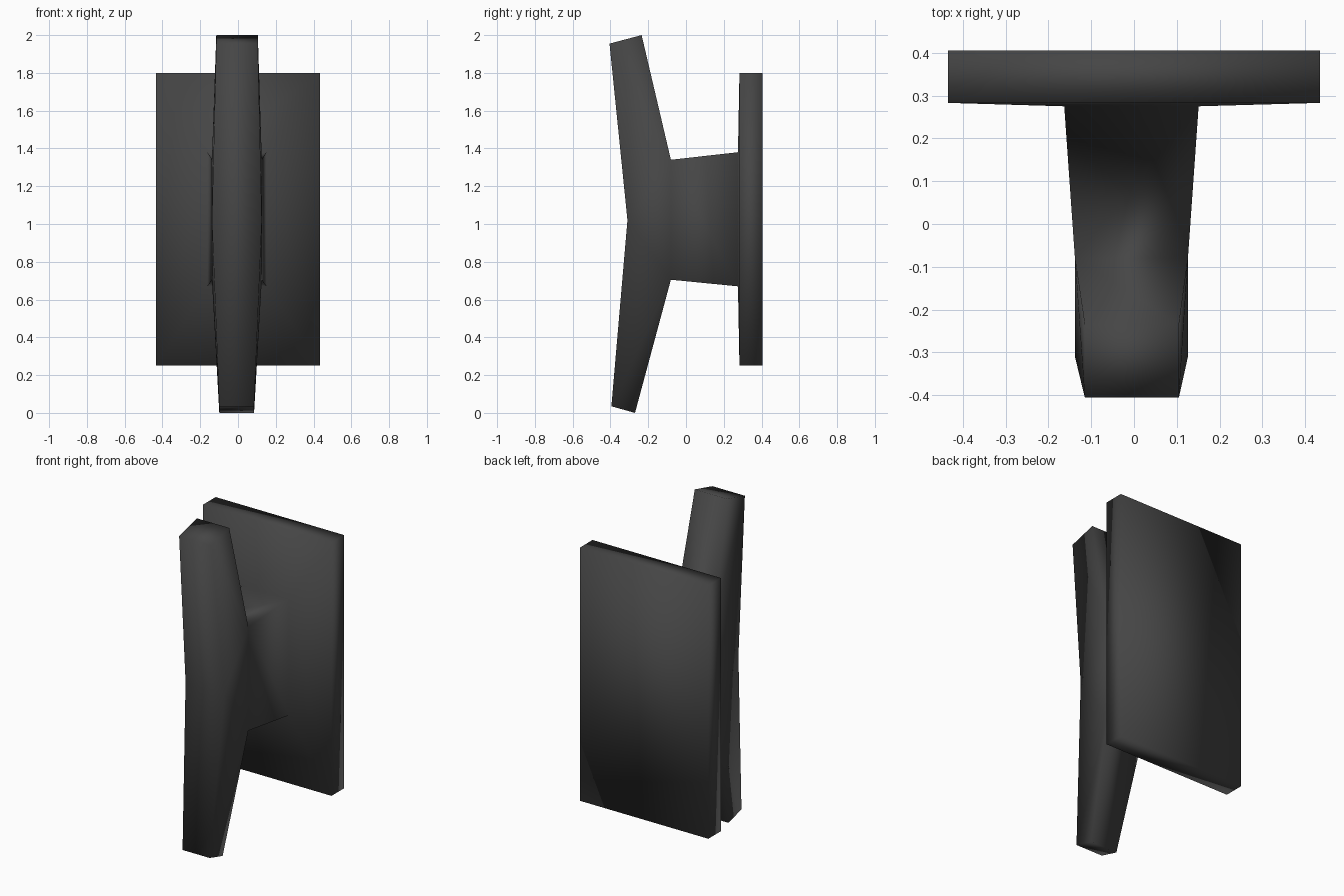
import bpy
import bmesh

cube = bpy.data.objects.get("Cube")
if cube:
    bpy.data.objects.remove(cube, do_unlink=True)

# Dark metal
metal = bpy.data.materials.new("dark_metal")
metal.use_nodes = True
color = (0.06, 0.06, 0.06, 1)
metal.diffuse_color = color
metal.node_tree.nodes["Principled BSDF"].inputs["Base Color"].default_value = color

# Side outline of grip, neck and plate: y, z, half width, sideways offset
outline = {
    "top_front": (-0.405, 1.955, 0.11, -0.005),
    "top_back": (-0.235, 2.0, 0.11, -0.005),
    "neck_top": (-0.08, 1.34, 0.132, -0.006),
    "root_top": (0.275, 1.38, 0.157, -0.006),
    "root_low": (0.275, 0.67, 0.157, -0.006),
    "neck_low": (-0.08, 0.705, 0.132, -0.006),
    "low_back": (-0.27, 0.0, 0.092, -0.007),
    "low_front": (-0.395, 0.035, 0.092, -0.007),
    "middle": (-0.31, 1.02, 0.132, -0.006),
    "plate_top": (0.283, 1.8, 0.435, 0),
    "plate_low": (0.283, 0.25, 0.435, 0),
    "rear_top": (0.405, 1.8, 0.435, 0),
    "rear_low": (0.405, 0.25, 0.435, 0),
}

bm = bmesh.new()
verts = {}
for name, (y, z, half, shift) in outline.items():
    for side in (-1, 1):
        verts[name, side] = bm.verts.new((shift + side * half, y, z))


def strip(*names):
    """Bridge left and right along a run of outline points."""
    for a, b in zip(names, names[1:]):
        bm.faces.new((verts[a, -1], verts[a, 1], verts[b, 1], verts[b, -1]))


def sides(*names):
    """Add the same face on both sides."""
    for side in (-1, 1):
        bm.faces.new([verts[n, side] for n in names])


# Grip: front, ends and slanted back
strip("neck_top", "top_back", "top_front", "middle",
      "low_front", "low_back", "neck_low")
sides("top_front", "top_back", "neck_top", "middle")
sides("low_front", "low_back", "neck_low", "middle")
sides("middle", "neck_top", "neck_low")

# Neck flaring towards the plate
strip("neck_top", "root_top")
strip("neck_low", "root_low")
sides("neck_top", "root_top", "root_low", "neck_low")

# Mounting plate, its front face running into the neck
strip("root_top", "plate_top", "rear_top", "rear_low", "plate_low", "root_low")
sides("root_top", "plate_top", "plate_low", "root_low")
sides("plate_top", "rear_top", "rear_low", "plate_low")

bmesh.ops.recalc_face_normals(bm, faces=bm.faces)
for face in bm.faces:
    face.smooth = True
mesh = bpy.data.meshes.new("pull_handle")
bm.to_mesh(mesh)
bm.free()
mesh.materials.append(metal)
handle = bpy.data.objects.new("pull_handle", mesh)
bpy.context.collection.objects.link(handle)
